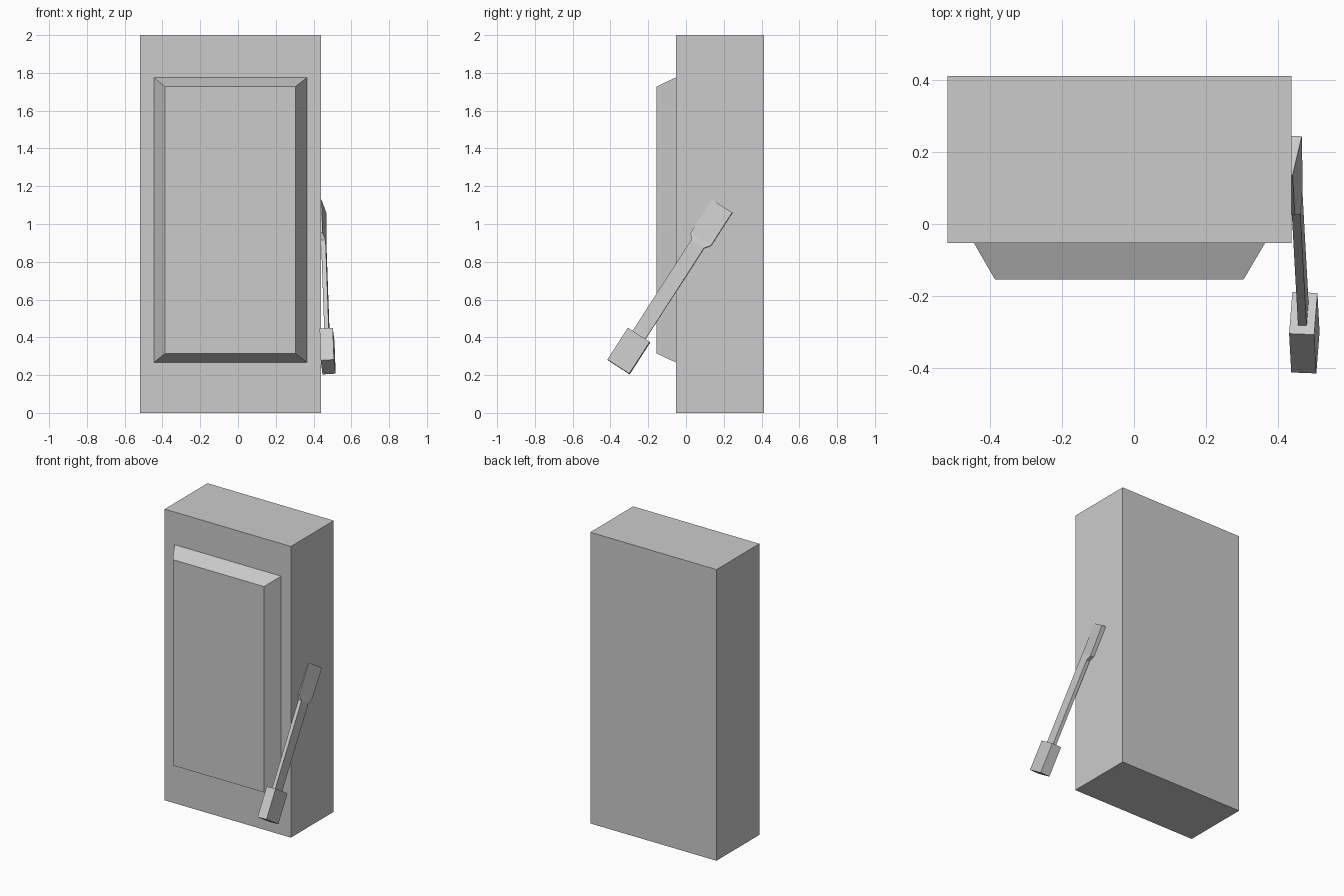
import bpy, bmesh
from mathutils import Vector

if "Cube" in bpy.data.objects:
    bpy.data.objects.remove(bpy.data.objects["Cube"])


def loft(name, rings):
    """Closed solid skinned through four-sided rings."""
    bm = bmesh.new()
    loops = [[bm.verts.new(p) for p in ring] for ring in rings]
    bm.faces.new(loops[0])
    bm.faces.new(loops[-1])
    for a, b in zip(loops, loops[1:]):
        for i in range(4):
            j = (i + 1) % 4
            bm.faces.new((a[i], a[j], b[j], b[i]))
    bmesh.ops.recalc_face_normals(bm, faces=bm.faces)
    mesh = bpy.data.meshes.new(name)
    bm.to_mesh(mesh)
    bm.free()
    obj = bpy.data.objects.new(name, mesh)
    bpy.context.collection.objects.link(obj)
    return obj


def xz_ring(x0, x1, z0, z1, y):
    return [(x0, y, z0), (x1, y, z0), (x1, y, z1), (x0, y, z1)]


# Cabinet body and the raised panel with chamfered sides
loft("cabinet", [xz_ring(-0.52, 0.439, 0, 2, y) for y in (-0.053, 0.412)])
loft("front_panel", [xz_ring(-0.446, 0.365, 0.267, 1.776, -0.053),
                     xz_ring(-0.387, 0.305, 0.314, 1.728, -0.155)])

# Leaning lever: local axes along the arm, across it, and through its thickness
origin = Vector((0.4775, -0.357, 0.243))
along = Vector((-0.03, 0.541, 0.841)).normalized()
across = Vector((0.066, 0.84, -0.54)).normalized()
thick = across.cross(along).normalized()
if thick.x < 0:
    thick = -thick


def arm_ring(s, half, inner, low, high):
    """Section at distance s; outer face runs from low to high thickness."""
    c = origin + along * s
    return [c - across * half + thick * inner, c + across * half + thick * inner,
            c + across * half + thick * high, c - across * half + thick * low]


loft("lever_handle", [arm_ring(s, 0.069, -0.035, 0.035, 0.035) for s in (0, 0.2)])

# Arm widens at the top into a wedge-shaped mount against the cabinet
loft("lever_arm", [arm_ring(0.2, 0.0405, -0.012, 0.012, 0.012),
                   arm_ring(0.774, 0.0405, -0.012, 0.012, 0.012),
                   arm_ring(0.805, 0.0645, -0.014, -0.001, 0.012),
                   arm_ring(1.013, 0.0645, -0.014, -0.001, 0.016)])
